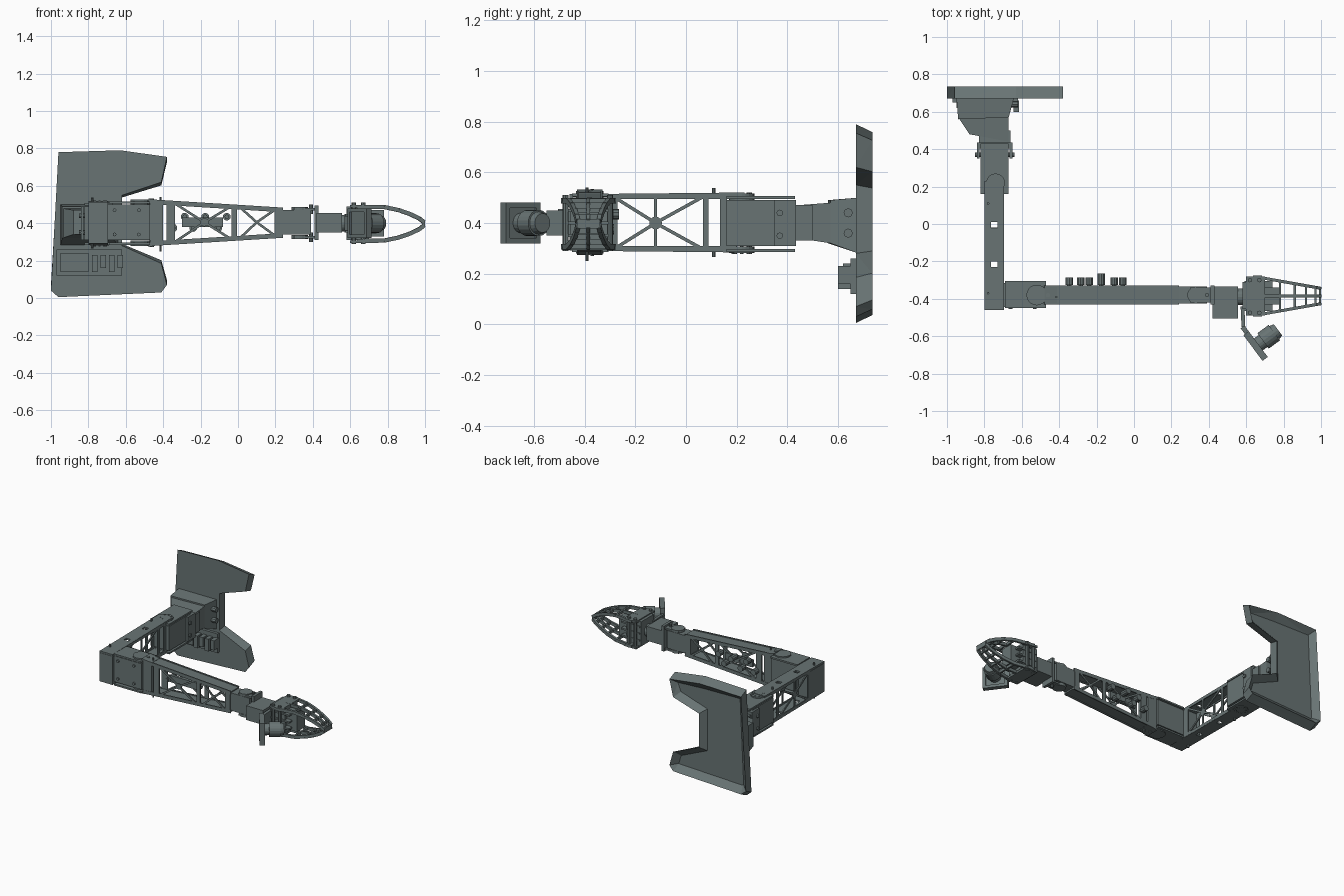
import bpy, bmesh, math
from mathutils import Vector, Matrix

cube = bpy.data.objects.get("Cube")
if cube:
    bpy.data.objects.remove(cube)

grey = bpy.data.materials.new("slate_grey")
grey.use_nodes = True
grey.diffuse_color = (0.14, 0.175, 0.175, 1)
grey.node_tree.nodes["Principled BSDF"].inputs["Base Color"].default_value = grey.diffuse_color
X, Y, Z = Vector((1, 0, 0)), Vector((0, 1, 0)), Vector((0, 0, 1))


class Part:
    """Collects simple solids into one named object."""
    def __init__(self, name):
        self.name, self.bm = name, bmesh.new()

    def hexa(self, corners):
        v = [self.bm.verts.new(c) for c in corners]
        for f in ((3, 2, 1, 0), (4, 5, 6, 7), (0, 1, 5, 4), (1, 2, 6, 5), (2, 3, 7, 6), (3, 0, 4, 7)):
            self.bm.faces.new([v[i] for i in f])

    def box(self, x, y, z):
        self.hexa([(a, b, c) for c in z for a, b in
                   ((x[0], y[0]), (x[1], y[0]), (x[1], y[1]), (x[0], y[1]))])

    def bar(self, a, b, normal, width, thick, end_width=None):
        a, b = Vector(a), Vector(b)
        side = (b - a).cross(normal).normalized()
        up = side.cross(b - a).normalized() * thick / 2
        ends = [(a, side * width / 2), (b, side * (end_width or width) / 2)]
        self.hexa([p + sx * s + sy * up for p, s in ends
                   for sx, sy in ((-1, -1), (1, -1), (1, 1), (-1, 1))])

    def rod(self, a, b, r, sides=16, r2=None):
        a, b = Vector(a), Vector(b)
        rot = (b - a).to_track_quat('Z', 'Y').to_matrix().to_4x4()
        bmesh.ops.create_cone(self.bm, cap_ends=True, segments=sides, radius1=r,
                              radius2=r2 or r, depth=(b - a).length,
                              matrix=Matrix.Translation((a + b) / 2) @ rot)

    def finish(self):
        bmesh.ops.recalc_face_normals(self.bm, faces=self.bm.faces)
        mesh = bpy.data.meshes.new(self.name)
        self.bm.to_mesh(mesh)
        self.bm.free()
        mesh.materials.append(grey)
        ob = bpy.data.objects.new(self.name, mesh)
        bpy.context.collection.objects.link(ob)
        return ob


# Base: C-shaped faceted dish, hollow at the back
base = Part("base_dish")
outline = [(-.96, .78), (-.63, .79), (-.38, .755), (-.41, .62), (-.62, .55), (-.62, .28),
           (-.41, .185), (-.38, .07), (-.41, .03), (-.96, .005), (-1, .04)]
front = [base.bm.verts.new((x, .67, z)) for x, z in outline]
back = [base.bm.verts.new((x, .735, .4 + (z - .4) * .92)) for x, z in outline]
base.bm.faces.new(front)
rear = base.bm.faces.new(back[::-1])
for i in range(len(front)):
    j = (i + 1) % len(front)
    base.bm.faces.new((front[i], front[j], back[j], back[i]))
bmesh.ops.recalc_face_normals(base.bm, faces=base.bm.faces)
bmesh.ops.inset_region(base.bm, faces=[rear], thickness=.05, depth=-.04)
bmesh.ops.triangulate(base.bm, faces=base.bm.faces)
base.finish()

# Base mount: tapering faceted housing
mount = Part("base_mount")
mount.hexa([(-.95, .68, .28), (-.64, .68, .28), (-.67, .57, .32), (-.94, .56, .32),
            (-.95, .68, .5), (-.64, .68, .5), (-.67, .57, .49), (-.94, .56, .49)])
mount.hexa([(-.94, .57, .32), (-.67, .57, .32), (-.67, .44, .34), (-.88, .48, .34),
            (-.94, .57, .48), (-.67, .57, .48), (-.67, .44, .47), (-.88, .48, .47)])
mount.box((-.83, -.66), (.43, .5), (.33, .47))
for z in (.36, .44):
    mount.rod((-.67, .64, z), (-.62, .64, z), .018, 8)
mount.finish()

# Control board and small connectors under the mount
board = Part("control_board")
board.box((-.97, -.62), (.65, .67), (.12, .26))
board.box((-.95, -.8), (.62, .66), (.14, .24))
for i in range(4):
    x = -.78 + i * .045
    board.box((x, x + .03), (.6, .66), (.14 + .02 * (i % 2), .23))
board.finish()

# Shoulder servo with its bracket and horns
shoulder = Part("shoulder_servo")
shoulder.box((-.82, -.67), (.16, .42), (.31, .49))
for z in (.285, .495):
    shoulder.box((-.82, -.67), (.16, .43), (z, z + .012))
    shoulder.rod((-.74, .22, z - .004), (-.74, .22, z + .022), .05, 20)
    for k in range(8):
        a = k * math.pi / 4
        p = Vector((-.74 + .035 * math.cos(a), .22 + .035 * math.sin(a), z - .008))
        shoulder.rod(p, p + Z * .034, .006, 6)
shoulder.box((-.84, -.65), (.405, .435), (.31, .49))
for x in (-.84, -.665):
    shoulder.box((x, x + .015), (.35, .43), (.31, .49))
    for z in (.35, .44):
        shoulder.rod((x - .01, .37, z), (x + .025, .37, z), .013, 8)
shoulder.finish()

# Upper arm: top and bottom strips with slots, trussed side plates
upper = Part("upper_arm")
slots = [-.23, -.02]
for s in (1, -1):
    level = lambda y: .402 + s * (.107 + .01 * (y + .3))
    for x in (-.782, -.713):
        upper.bar((x, -.46, level(-.46)), (x, .23, level(.23)), Z, .035, .012)
    cuts = [-.46] + [y for c in slots for y in (c, c + .03)] + [.23]
    for a, b in zip(cuts[::2], cuts[1::2]):
        upper.bar((-.7475, a, level(a)), (-.7475, b, level(b)), Z, .04, .012)
    for y in (-.37, .11):
        upper.rod((-.78, y, level(y)), (-.78, y, level(y) + s * .025), .007, 8)
for x in (-.796, -.699):
    hub = Vector((x, -.12, .4))
    for y, z in ((-.28, .3), (-.28, .5), (.07, .295), (.07, .505), (-.12, .295), (-.12, .505)):
        upper.bar(hub, (x, y, z), X, .013, .008)
    upper.rod(hub - X * .004, hub + X * .004, .025, 16)
    for y, w in ((-.285, .03), (.078, .022), (.148, .028)):
        upper.bar((x, y, .295), (x, y, .505), X, w, .008)
    for z in (.3, .505):
        upper.bar((x, -.3, z), (x, .2, z), X, .02, .008)
upper.box((-.8, -.695), (-.46, -.3), (.3, .5))
upper.finish()

# Elbow servo and cover plates
elbow = Part("elbow_servo")
elbow.box((-.79, -.47), (-.445, -.315), (.31, .5))
for z in (.285, .505):
    elbow.box((-.69, -.47), (-.45, -.305), (z, z + .012))
    elbow.rod((-.52, -.38, z - .006), (-.52, -.38, z + .022), .055, 20)
    elbow.rod((-.46, -.38, z - .012), (-.46, -.38, z + .028), .012, 8)
for x in (-.74, -.66, -.53):
    for z in (.34, .47):
        elbow.rod((x, -.455, z), (x, -.44, z), .01, 8)
elbow.finish()

# Forearm: tapering trussed box
fore = Part("forearm")
for s in (1, -1):
    edge = lambda x: .403 + s * (.108 - .062 * (x + .4))
    fore.bar((-.48, -.38, edge(-.5) + s * .008), (-.4, -.38, edge(-.4)), Z, .1, .014)
    fore.bar((-.4, -.38, edge(-.4)), (.24, -.38, edge(.24)), Z, .1, .012)
    for y in (-.427, -.333):
        fore.bar((-.45, y, edge(-.45)), (.24, y, edge(.24)), Y, .025, .008)
        for hub, ends in ((-.18, (-.34, -.04)), (.1, (.01, .2))):
            for x in ends:
                fore.bar((hub, y, .405), (x, y, edge(x)), Y, .013, .008)
for y in (-.427, -.333):
    for x, w in ((-.36, .045), (-.02, .03), (.215, .04)):
        fore.bar((x, y, .405 - .1 + .055 * (x + .4)), (x, y, .405 + .1 - .055 * (x + .4)), Y, w, .008)
    fore.rod((-.18, y - .004, .405), (-.18, y + .004, .405), .022, 14)
fore.box((-.47, -.4), (-.43, -.33), (.29, .52))
fore.rod((-.415, -.39, .25), (-.415, -.39, .54), .006, 8)
fore.finish()

# Row of knobs on the rear of the forearm
knobs = Part("forearm_knobs")
for i, x in enumerate((-.345, -.285, -.24, -.175, -.105, -.06)):
    z = .405 + (.03 if i % 2 else -.03)
    knobs.rod((x, -.34, z), (x, -.3, z), .012, 8)
    knobs.rod((x, -.325, z), (x, -.265 if i == 3 else -.285, z), .021, 10)
knobs.box((-.3, -.08), (-.36, -.34), (.38, .43))
knobs.finish()

# Wrist pitch servo, bracket and wrist roll servo
wrist = Part("wrist")
wrist.box((.2, .39), (-.425, -.335), (.34, .47))
for z in (.325, .475):
    wrist.rod((.33, -.38, z - .008), (.33, -.38, z + .012), .045, 18)
    wrist.box((.3, .43), (-.42, -.34), (z - .006, z + .006))
    wrist.rod((.39, -.38, z - .025), (.39, -.38, z + .025), .01, 8)
wrist.box((.41, .43), (-.43, -.33), (.31, .495))
wrist.box((.42, .555), (-.505, -.335), (.35, .455))
wrist.rod((.55, -.39, .4), (.6, -.39, .4), .045, 18)
wrist.finish()

# Gripper body with curved cheeks
body = Part("gripper_body")
body.box((.58, .7), (-.455, -.31), (.31, .49))
body.box((.66, .78), (-.43, -.34), (.33, .47))
for z in (.3, .49):
    body.box((.6, .7), (-.49, -.28), (z - .006, z + .008))
for y in (-.475, -.3):
    for x in (.62, .67):
        body.rod((x, y, .29), (x, y, .51), .012, 8)
for z in (.35, .4, .45):
    body.box((.59, .74), (-.465, -.305), (z - .006, z + .006))
body.finish()

# Gripper jaws: curved lattices meeting at the tip
profile = [(.66, .091), (.78, .09), (.86, .073), (.92, .052), (.97, .028), (.995, .008)]
for s, name in ((1, "upper_jaw"), (-1, "lower_jaw")):
    jaw = Part(name)
    def spot(i, f):
        x, h = profile[i]
        return Vector((x, -.385 + f * (.105 - .19 * (x - .68)), .397 + s * h))
    for i in range(len(profile) - 1):
        for f, w in ((-.93, .016), (0, .014), (.93, .016)):
            jaw.bar(spot(i, f), spot(i + 1, f), Z, w, .022)
    for i in range(len(profile)):
        jaw.bar(spot(i, -1), spot(i, 1), Z, .012 if i else .05, .02)
    jaw.finish()

# Tilted camera on a thin bracket beside the gripper
cam = Part("camera_mount")
cam.bar((.58, -.44, .4), (.585, -.55, .4), Z, .02, .1)
cam.bar((.58, -.55, .4), (.61, -.59, .4), Z, .025, .08)
for z in (.33, .47):
    cam.bar((.6, -.585, z), (.7, -.72, z), Z, .035, .02)
for a in ((.605, -.592, .4), (.695, -.713, .4)):
    cam.bar(Vector(a) - Z * .08, Vector(a) + Z * .08, Vector((.8, .6, 0)), .02, .035)
cam.bar((.605, -.592, .4), (.695, -.713, .4), Z, .012, .15)
cam.finish()
lens = Part("camera_lens")
lens.rod((.65, -.655, .4), (.7, -.618, .4), .04, 18)
lens.rod((.69, -.625, .4), (.75, -.581, .4), .052, 18)
lens.rod((.75, -.581, .4), (.77, -.566, .4), .045, 18, .038)
lens.finish()
